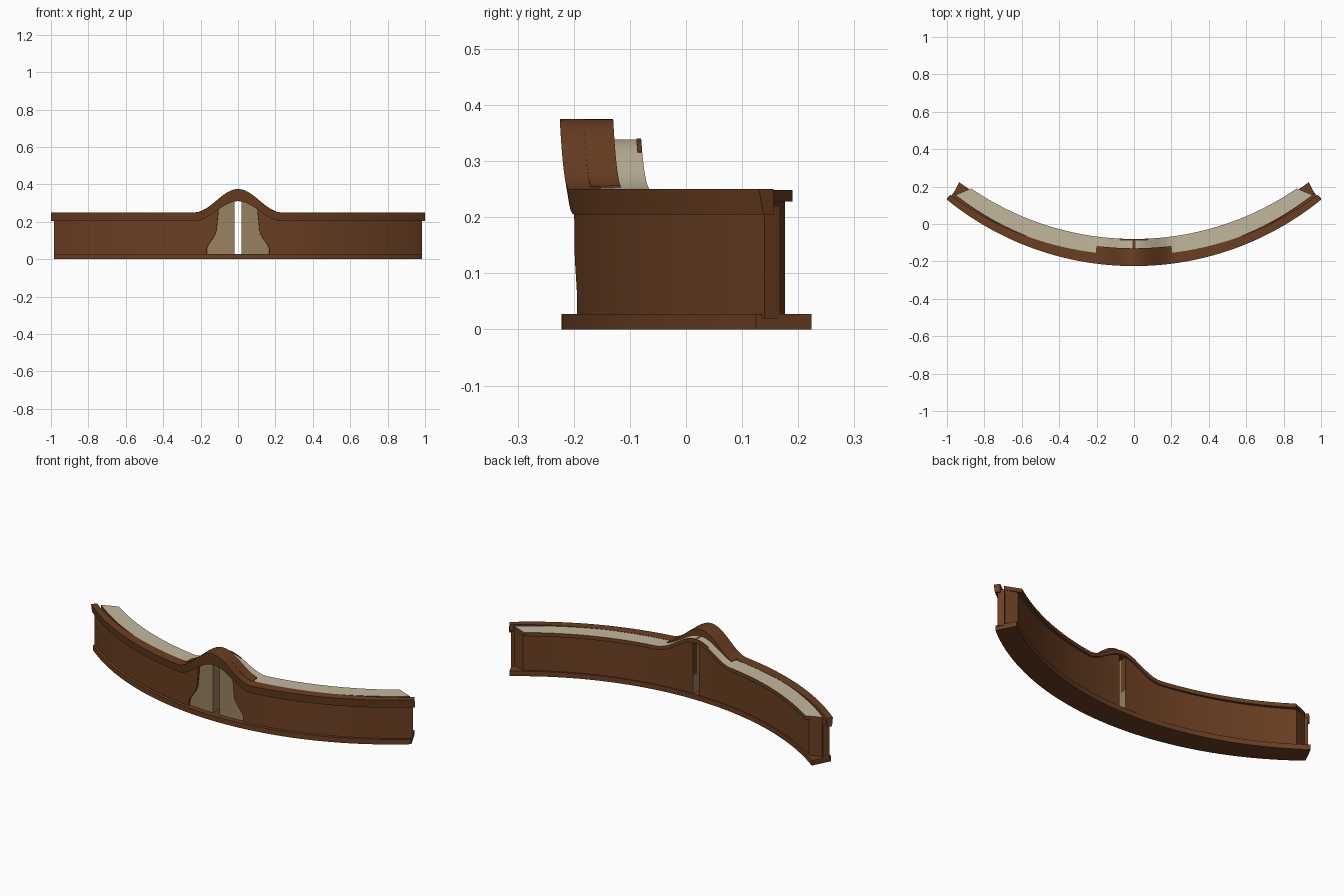
import bpy, bmesh, math

if "Cube" in bpy.data.objects:
    bpy.data.objects.remove(bpy.data.objects["Cube"])


def material(name, col):
    m = bpy.data.materials.new(name)
    m.diffuse_color = (*col, 1)
    m.use_nodes = True
    m.node_tree.nodes["Principled BSDF"].inputs["Base Color"].default_value = m.diffuse_color
    return m


BROWN = material("brown wood", (0.145, 0.049, 0.016))
BEIGE = material("pale beige top", (0.54, 0.475, 0.345))
TAN = material("tan panel", (0.315, 0.223, 0.117))


def arc(h, y0, y1):
    """Point function of a plan arc through (-h, y1), (0, y0), (h, y1)."""
    s = y1 - y0
    r = (h * h + s * s) / (2 * s)
    return lambda t: (h * t, y0 + r - math.sqrt(r * r - (h * t) ** 2))


def between(a, b, t, s):
    p, q = a(t), b(t)
    return p[0] + (q[0] - p[0]) * s, p[1] + (q[1] - p[1]) * s


def bump(x):
    x = min(abs(x) / 0.23, 1)
    return 0.5 * (1 + math.cos(math.pi * x))


def lerp(a, b, t):
    return a + (b - a) * t


def block(name, f, nu, nv, mat, other=None, rule=None):
    """Closed block from f(u, v, w); u, v are gridded, w is depth."""
    bm = bmesh.new()
    g = [[[bm.verts.new(f(i / nu, j / nv, w)) for j in range(nv + 1)]
          for i in range(nu + 1)] for w in (0, 1)]
    for i in range(nu):
        for j in range(nv):
            for w in (0, 1):
                bm.faces.new((g[w][i][j], g[w][i + 1][j], g[w][i + 1][j + 1], g[w][i][j + 1]))
        for j in (0, nv):
            bm.faces.new((g[0][i][j], g[0][i + 1][j], g[1][i + 1][j], g[1][i][j]))
    for j in range(nv):
        for i in (0, nu):
            bm.faces.new((g[0][i][j], g[0][i][j + 1], g[1][i][j + 1], g[1][i][j]))
    bmesh.ops.recalc_face_normals(bm, faces=bm.faces)
    if rule:
        for fc in bm.faces:
            fc.material_index = 1 if rule(fc) else 0
    me = bpy.data.meshes.new(name)
    bm.to_mesh(me)
    bm.free()
    me.materials.append(mat)
    if other:
        me.materials.append(other)
    ob = bpy.data.objects.new(name, me)
    bpy.context.collection.objects.link(ob)
    bpy.ops.object.select_all(action='DESELECT')
    ob.select_set(True)
    bpy.context.view_layer.objects.active = ob
    bpy.ops.object.shade_smooth_by_angle(angle=math.radians(30))
    return ob


outer = arc(1.0, -0.225, 0.13)
plate_outer = arc(0.985, -0.222, 0.125)
plate_inner = arc(0.935, -0.085, 0.224)
ledge_outer = arc(0.955, -0.175, 0.155)
ledge_inner = arc(0.87, -0.08, 0.19)
body_front = arc(0.955, -0.186, 0.155)
body_back = arc(0.885, -0.09, 0.176)


# base plate
def base(u, v, w):
    return (*between(plate_outer, plate_inner, 2 * u - 1, w), 0.028 * v)


block("base_plate", base, 64, 1, BROWN)


# front rail that arches over the middle
def rail(u, v, w):
    t = 2 * u - 1
    x, y = between(outer, plate_inner, t, lerp(0.42, 0.28, t * t) * w)
    if w == 0:
        y += 0.008 * (1 - v)
    b = bump(x)
    return x, y, lerp(0.205 + 0.105 * b, 0.25 + 0.125 * b, v)


block("front_rail", rail, 120, 1, BROWN)


# deeper part of the rail behind the arch
def arch(u, v, w):
    x, y = between(outer, plate_inner, lerp(-0.21, 0.21, u), lerp(0.3, 0.68, w))
    b = bump(x)
    return x, y, lerp(0.225 + 0.09 * b, 0.252 + 0.123 * b, v)


block("arch_back", arch, 40, 1, BROWN)


# top ledge: beige surface on a brown board
def ledge(z0, z1, half=1.0, w0=0.0):
    def f(u, v, w):
        x, y = between(ledge_outer, ledge_inner, half * (2 * u - 1), lerp(w0, 1, w))
        return x, y, lerp(z0, z1, v) + 0.09 * bump(x)
    return f


block("ledge_board", ledge(0.228, 0.244), 120, 1, BROWN)
block("ledge_top", ledge(0.244, 0.249), 121, 1, BEIGE, BROWN,
      lambda fc: abs(fc.calc_center_median().x) < 0.003 or fc.normal.z < 0.5)
# brown trim at the back of the raised middle
block("ledge_trim", ledge(0.24, 0.2505, 0.09, 0.91), 20, 1, BROWN)


# notch outline: half width at each height
def notch(z):
    if z < 0.05:
        return 0.168
    if z < 0.13:
        k = (z - 0.05) / 0.08
        return lerp(0.168, 0.114, k * k * (3 - 2 * k))
    return lerp(0.114, 0.098, min((z - 0.13) / 0.12, 1))


def wall_point(x, z, d, w):
    return x * (1 - 0.02 * w), outer(x)[1] + d + 0.028 * w, z


for side, sx in (("left", -1), ("right", 1)):
    # curved front wall outside the notch
    def wall(u, v, w):
        z = lerp(0.02, 0.22, v)
        x = lerp(notch(z), 0.985, u)
        return wall_point(sx * x, z + v * 0.105 * bump(x), 0.022, w)

    block(side + "_wall", wall, 40, 16, BROWN)

    # tan panel set into the notch
    def panel(u, v, w):
        z = lerp(0.02, 0.22, v)
        x = lerp(0.02, notch(z) + 0.01, u)
        return wall_point(sx * x, z + v * 0.1 * bump(x), 0.032, w)

    block(side + "_panel", panel, 8, 16, TAN)

    # thick body behind the wall, reaching the back of the ledge
    def body(u, v, w):
        t = sx * lerp(0.0235, 1, u)
        x, y = between(body_front, body_back, t, w)
        return x, y, lerp(0.02, 0.235 + 0.085 * bump(x), v)

    block(side + "_body", body, 60, 1, BROWN)

    # lining of the middle slit, brown at the upper back
    def lining(u, v, w):
        return sx * lerp(0.0185, 0.024, w), lerp(-0.19, -0.088, u), lerp(0.02, 0.315, v)

    block(side + "_slit_lining", lining, 3, 8, TAN, BROWN,
          lambda fc: fc.calc_center_median().y > -0.13 and
          (fc.calc_center_median().z > 0.13 or fc.normal.y > 0.5))
